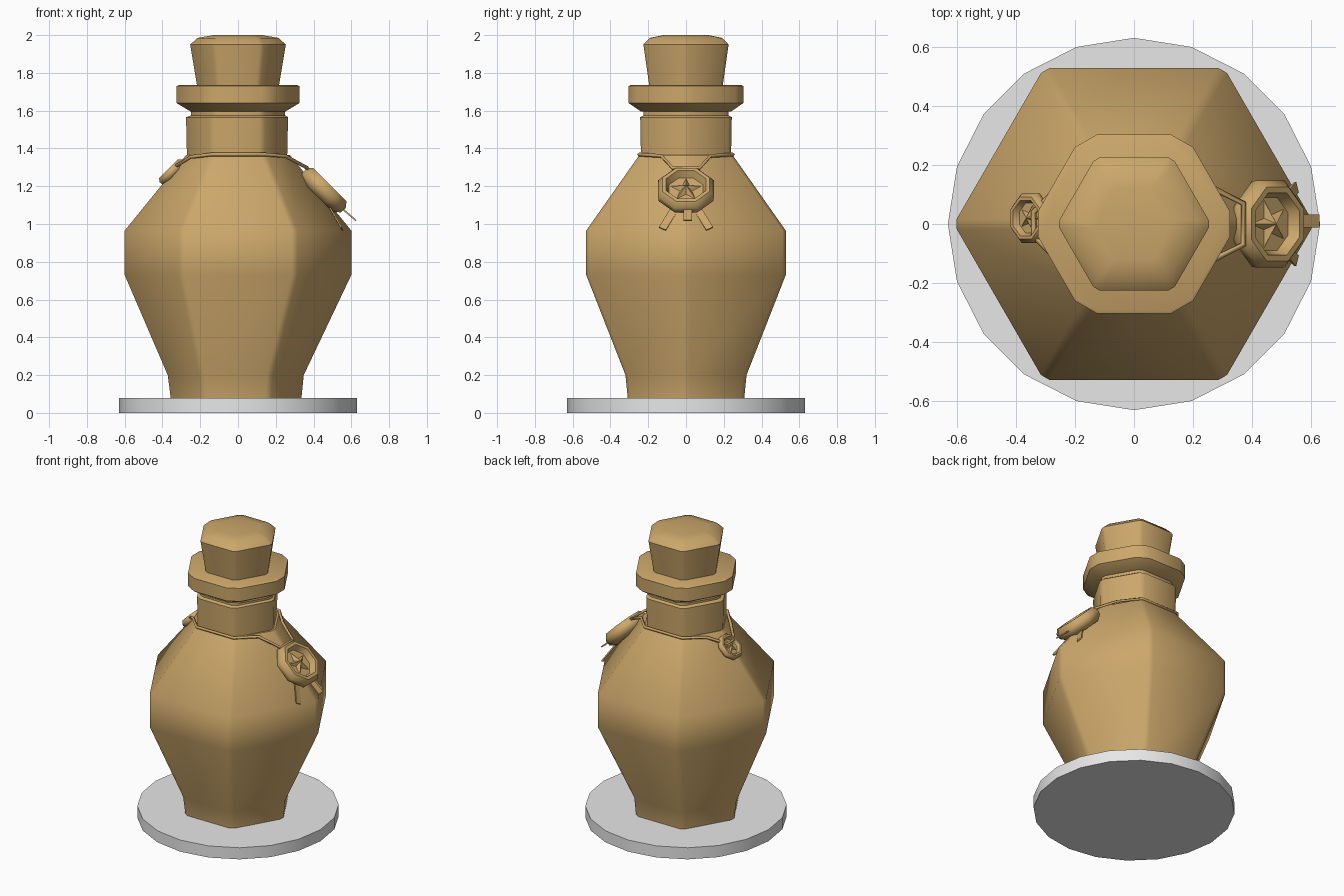
import bpy, bmesh, math
from mathutils import Vector, Matrix

cube = bpy.data.objects.get("Cube")
if cube:
    bpy.data.objects.remove(cube, do_unlink=True)


def material(name, rgb):
    mat = bpy.data.materials.new(name)
    mat.use_nodes = True
    mat.diffuse_color = (*rgb, 1)
    mat.node_tree.nodes["Principled BSDF"].inputs["Base Color"].default_value = (*rgb, 1)
    return mat


TAN = material("tan", (0.60, 0.385, 0.145))
GREY = material("light grey", (0.8, 0.8, 0.8))


def finish(name, bm, mat, angle=None):
    bmesh.ops.recalc_face_normals(bm, faces=bm.faces)
    mesh = bpy.data.meshes.new(name)
    bm.to_mesh(mesh)
    bm.free()
    mesh.materials.append(mat)
    obj = bpy.data.objects.new(name, mesh)
    bpy.context.collection.objects.link(obj)
    if angle:
        bpy.ops.object.select_all(action="DESELECT")
        obj.select_set(True)
        bpy.context.view_layer.objects.active = obj
        bpy.ops.object.shade_smooth_by_angle(angle=math.radians(angle))
    return obj


def outline(radius, cut):
    """Hexagon pointing along x, with each corner cut off."""
    r = radius + cut / 2
    corners = [Vector((r * math.cos(math.radians(60 * i)), r * math.sin(math.radians(60 * i)), 0))
               for i in range(6)]
    points = []
    for i, corner in enumerate(corners):
        points.append(corner.lerp(corners[i - 1], cut / r))
        points.append(corner.lerp(corners[(i + 1) % 6], cut / r))
    return points


def polygon(radius, sides, turn=0):
    return [Vector((radius * math.cos(turn + math.tau * i / sides),
                    radius * math.sin(turn + math.tau * i / sides), 0)) for i in range(sides)]


def loft(bm, sections):
    """Join stacked sections (points, height, x shift) and cap both ends."""
    rings = [[bm.verts.new(p + Vector((dx, 0, z))) for p in pts] for pts, z, dx in sections]
    for a, b in zip(rings, rings[1:]):
        n = len(a)
        for i in range(n):
            j = (i + 1) % n
            bm.faces.new((a[i], a[j], b[j], b[i]))
    bm.faces.new(rings[0])
    bm.faces.new(rings[-1])


def hex_part(name, profile, cut, angle=40):
    bm = bmesh.new()
    loft(bm, [(outline(r, cut), z, dx) for r, z, dx in profile])
    return finish(name, bm, TAN, angle)


# Round base
bm = bmesh.new()
loft(bm, [(polygon(0.63, 20), 0, 0), (polygon(0.63, 20), 0.08, 0)])
finish("base_disc", bm, GREY, 30)

# Bottle
hex_part("bottle_body", [(0.345, 0.07, -0.01), (0.36, 0.2, -0.012), (0.6, 0.73, 0),
                         (0.6, 0.965, 0), (0.275, 1.365, 0)], 0.02)
hex_part("bottle_neck", [(0.265, 1.34, -0.005), (0.27, 1.565, -0.005), (0.25, 1.575, 0),
                         (0.25, 1.62, 0)], 0.02)
hex_part("bottle_lip", [(0.25, 1.595, 0), (0.325, 1.64, 0), (0.325, 1.73, 0),
                        (0.315, 1.735, 0)], 0.05)
hex_part("stopper", [(0.215, 1.72, 0), (0.253, 1.95, 0), (0.215, 1.985, 0),
                     (0.13, 2.0, 0)], 0.015)


def place(bm, centre, side, scale):
    """Lay a medallion on the shoulder: local y runs up the slope."""
    normal = Vector((side, 0, 1)).normalized()
    up = Vector((-side, 0, 1)).normalized()
    right = up.cross(normal)
    frame = Matrix((right, up, normal)).transposed().to_4x4()
    bmesh.ops.transform(bm, verts=bm.verts,
                        matrix=Matrix.Translation(centre) @ frame @ Matrix.Scale(scale, 4))


def medallion(name, centre, side, scale):
    # Octagonal rim with a sunken middle
    bm = bmesh.new()
    profile = [(0.125, -0.05), (0.162, -0.02), (0.165, 0.015), (0.14, 0.045),
               (0.118, 0.045), (0.1, 0.005)]
    loft(bm, [(polygon(r, 8, math.pi / 8), z, 0) for r, z in profile])
    place(bm, centre, side, scale)
    finish(name + "_rim", bm, TAN, 50)

    # Raised five-pointed star
    bm = bmesh.new()
    peak = bm.verts.new((0, 0, 0.04))
    ring = []
    for i in range(10):
        a = math.pi / 2 + i * math.pi / 5
        r = 0.035 if i % 2 else 0.09
        ring.append(bm.verts.new((r * math.cos(a), r * math.sin(a), 0.004)))
    for i in range(10):
        bm.faces.new((ring[i], ring[(i + 1) % 10], peak))
    bm.faces.new(ring)
    place(bm, centre, side, scale)
    finish(name + "_star", bm, TAN)


medallion("large_medallion", Vector((0.455, 0, 1.178)), 1, 0.97)
medallion("small_medallion", Vector((-0.35, 0.02, 1.275)), -1, 0.55)


def strip(name, start, end, width, facing, thick=0.008):
    """Thin flat band between two points."""
    start, end = Vector(start), Vector(end)
    along = (end - start).normalized()
    across = along.cross(Vector(facing)).normalized()
    lift = across.cross(along) * thick / 2
    half = across * width / 2
    bm = bmesh.new()
    loft(bm, [([p - half - lift, p + half - lift, p + half + lift, p - half + lift], 0, 0)
              for p in (start, end)])
    finish(name, bm, TAN)


# Ribbon tails under the large medallion
for side, label in ((1, "left"), (-1, "right")):
    strip("ribbon_tail_" + label, (0.49, 0.06 * side, 1.08), (0.55, 0.125 * side, 0.975),
          0.04, (1, 0, 0.5))
strip("ribbon_tail_middle", (0.53, 0.01, 1.1), (0.625, 0.01, 1.018), 0.045, (0.7, 0, 0.7))

# Cord around the foot of the neck, tied to both medallions
bm = bmesh.new()
bm.free()
curve = bpy.data.curves.new("neck_cord", "CURVE")
curve.dimensions = "3D"
curve.bevel_depth = 0.01
curve.bevel_resolution = 0
half_path = [(0.37, 0.07, 1.295), (0.25, 0.13, 1.36), (0.14, 0.25, 1.368),
             (-0.14, 0.25, 1.368), (-0.25, 0.13, 1.355), (-0.34, 0.04, 1.3)]
path = half_path + [(x, -y, z) for x, y, z in reversed(half_path)]
spline = curve.splines.new("POLY")
spline.points.add(len(path) - 1)
for point, co in zip(spline.points, path):
    point.co = (*co, 1)
spline.use_cyclic_u = True
curve.materials.append(TAN)
bpy.context.collection.objects.link(bpy.data.objects.new("neck_cord", curve))

# Small nick on the front of the body
strip("front_nick", (-0.13, -0.52, 0.863), (-0.06, -0.52, 0.858), 0.012, (0, -1, 0))
